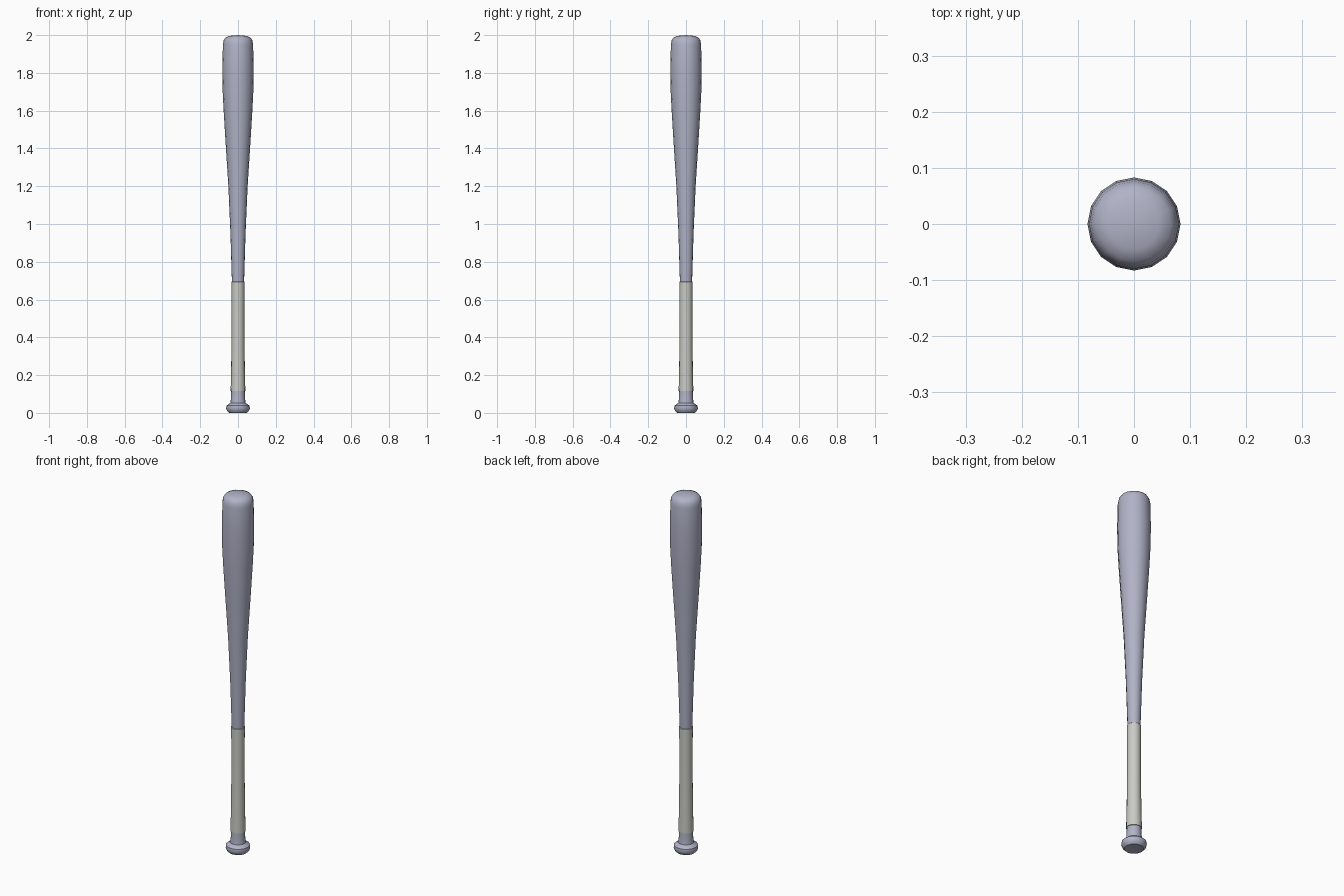
import bpy, bmesh
from math import cos, sin, tau, radians

SIDES = 16

if "Cube" in bpy.data.objects:
    bpy.data.objects.remove(bpy.data.objects["Cube"], do_unlink=True)


def make_material(name, rgb):
    mat = bpy.data.materials.new(name)
    mat.use_nodes = True
    mat.diffuse_color = (*rgb, 1)
    mat.node_tree.nodes["Principled BSDF"].inputs["Base Color"].default_value = (*rgb, 1)
    return mat


def lathe(name, profile, mat):
    """Turn (radius, height) points around z; a zero radius closes to a pole."""
    bm = bmesh.new()
    rings = []
    for r, z in profile:
        if r == 0:
            rings.append([bm.verts.new((0, 0, z))] * SIDES)
        else:
            rings.append([bm.verts.new((r * cos(tau * i / SIDES), r * sin(tau * i / SIDES), z))
                          for i in range(SIDES)])
    for low, high in zip(rings, rings[1:]):
        for i in range(SIDES):
            j = (i + 1) % SIDES
            corners = dict.fromkeys((low[i], low[j], high[j], high[i]))
            bm.faces.new(list(corners))
    bmesh.ops.recalc_face_normals(bm, faces=bm.faces)
    mesh = bpy.data.meshes.new(name)
    bm.to_mesh(mesh)
    bm.free()
    mesh.materials.append(mat)
    obj = bpy.data.objects.new(name, mesh)
    bpy.context.collection.objects.link(obj)
    bpy.ops.object.select_all(action='DESELECT')
    obj.select_set(True)
    bpy.context.view_layer.objects.active = obj
    bpy.ops.object.shade_smooth_by_angle(angle=radians(40))
    return obj


metal = make_material("blue grey metal", (0.44, 0.45, 0.57))
wrap = make_material("pale grey grip", (0.59, 0.59, 0.56))

# Knob, handle, tapering barrel and domed tip in one turned body
lathe("bat_body", [
    (0, 0.004), (0.048, 0), (0.058, 0.01), (0.063, 0.024), (0.061, 0.038),
    (0.05, 0.046), (0.04, 0.053), (0.037, 0.08), (0.036, 0.12), (0.031, 0.3),
    (0.031, 0.65), (0.033, 0.72), (0.040, 0.95), (0.051, 1.2), (0.065, 1.42),
    (0.076, 1.6), (0.081, 1.7), (0.083, 1.82), (0.080, 1.95), (0.076, 1.972),
    (0.066, 1.987), (0.045, 1.996), (0, 2.0)], metal)

# Wrapped grip sleeve around the handle
lathe("grip_wrap", [
    (0.034, 0.115), (0.039, 0.116), (0.037, 0.2), (0.035, 0.32),
    (0.034, 0.5), (0.035, 0.694), (0.031, 0.698)], wrap)
